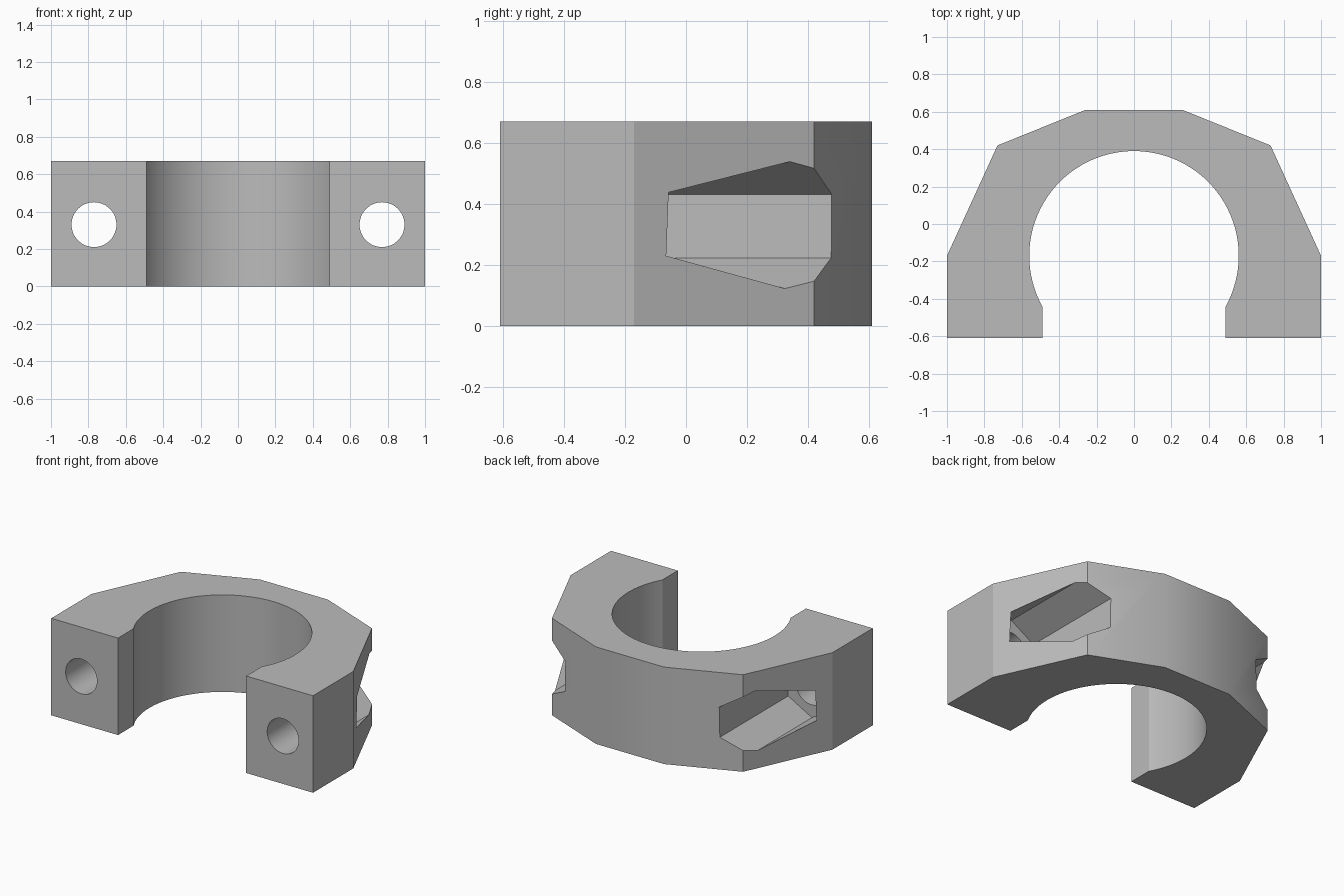
import bpy, bmesh
from math import cos, sin, pi, radians, acos
from mathutils import Vector

if "Cube" in bpy.data.objects:
    bpy.data.objects.remove(bpy.data.objects["Cube"])

HEIGHT = 0.67
BORE_Y, BORE_R = -0.17, 0.56
BOLT_X, BOLT_Z = 0.77, 0.33

grey = bpy.data.materials.new("light grey")
grey.use_nodes = True
colour = (0.5, 0.5, 0.5, 1)
grey.diffuse_color = colour
grey.node_tree.nodes["Principled BSDF"].inputs["Base Color"].default_value = colour


def prism(name, points, vector):
    """Extrude a flat outline along a vector."""
    bm = bmesh.new()
    face = bm.faces.new([bm.verts.new(p) for p in points])
    ext = bmesh.ops.extrude_face_region(bm, geom=[face])
    moved = [g for g in ext["geom"] if isinstance(g, bmesh.types.BMVert)]
    bmesh.ops.translate(bm, verts=moved, vec=vector)
    bmesh.ops.recalc_face_normals(bm, faces=bm.faces)
    mesh = bpy.data.meshes.new(name)
    bm.to_mesh(mesh)
    bm.free()
    mesh.materials.append(grey)
    obj = bpy.data.objects.new(name, mesh)
    bpy.context.collection.objects.link(obj)
    return obj


def ring(x, y, radius, sides, turn=0.0):
    """Regular polygon facing y, with a corner at the top."""
    angles = [turn + 2 * pi * i / sides for i in range(sides)]
    return [(x + radius * sin(a), y, BOLT_Z + radius * cos(a)) for a in angles]


# Clamp body: faceted outside, round bore, open front
half = [(0.49, -0.61), (1, -0.61), (1, -0.17), (0.73, 0.42), (0.26, 0.61)]
outline = half + [(-x, y) for x, y in reversed(half)]
dip = acos(0.49 / BORE_R)
steps = 64
for i in range(steps + 1):
    a = pi + dip - (pi + 2 * dip) * i / steps
    outline.append((BORE_R * cos(a), BORE_Y + BORE_R * sin(a)))
body = prism("clamp_body", [(x, y, 0) for x, y in outline], Vector((0, 0, HEIGHT)))

# Bolt holes from the front and hexagonal nut pockets from the back
cutters = []
for side, s in (("left", 1), ("right", -1)):
    x = s * BOLT_X
    cutters.append(prism(side + "_nut_pocket",
                         ring(x, -0.27, 0.208, 6, -s * radians(1)), Vector((0, 1.1, 0))))
    cutters.append(prism(side + "_bolt_hole",
                         ring(x, -0.8, 0.12, 48), Vector((0, 0.8, 0))))

bpy.ops.object.select_all(action="DESELECT")
body.select_set(True)
bpy.context.view_layer.objects.active = body
for cutter in cutters:
    cutter.hide_render = True
    mod = body.modifiers.new(cutter.name, "BOOLEAN")
    mod.operation = "DIFFERENCE"
    mod.solver = "EXACT"
    mod.object = cutter
    bpy.ops.object.modifier_apply(modifier=mod.name)
for cutter in cutters:
    bpy.data.objects.remove(cutter)

# Smooth bore and holes, crisp edges
bpy.ops.object.shade_smooth_by_angle(angle=radians(23.5))
